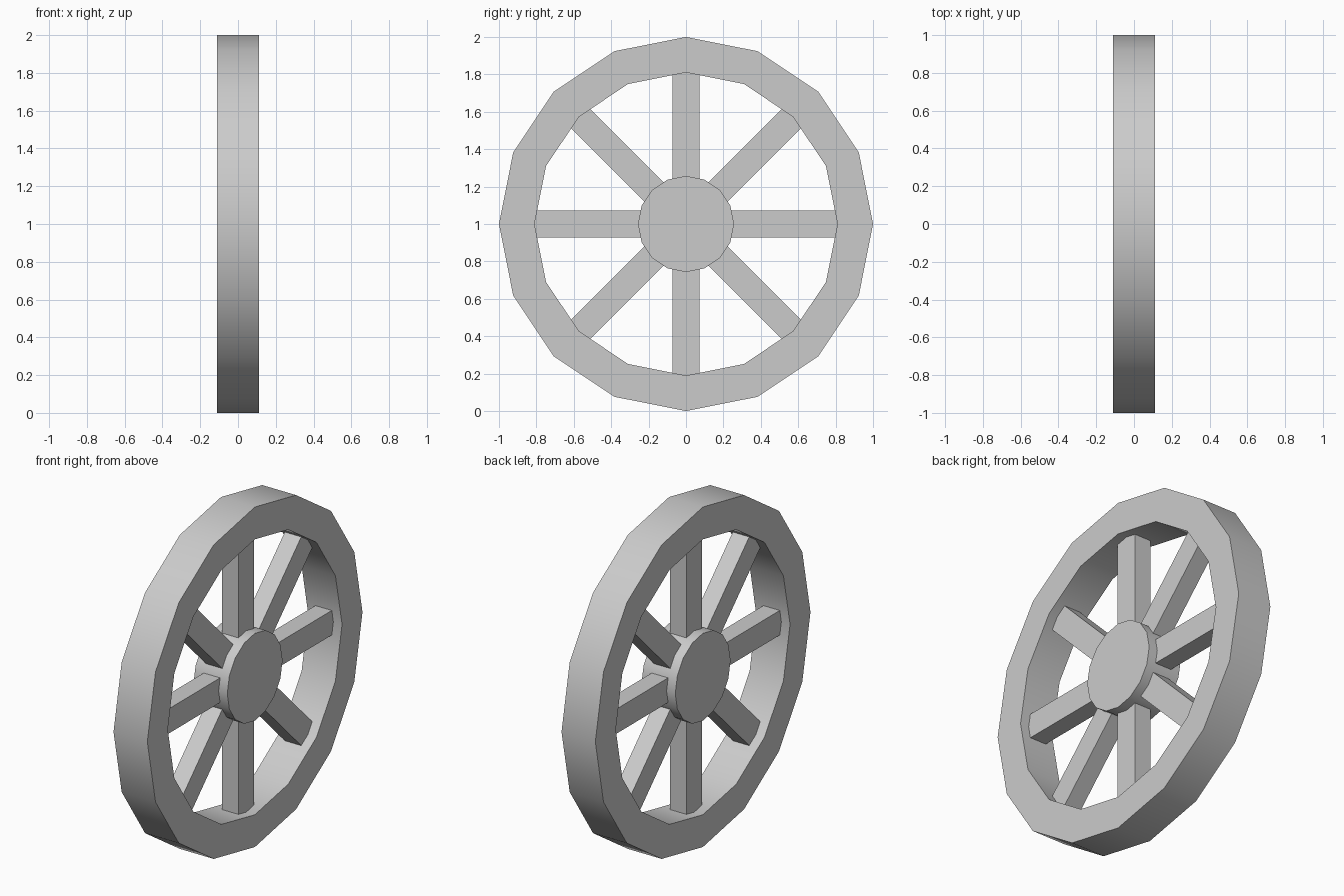
import bpy, bmesh, math
from mathutils import Matrix

if "Cube" in bpy.data.objects:
    bpy.data.objects.remove(bpy.data.objects["Cube"])

SIDES = 16
HALF_W = 0.11
CENTRE_Z = 1.0


def add_object(name, bm, smooth=False):
    bmesh.ops.recalc_face_normals(bm, faces=bm.faces)
    mesh = bpy.data.meshes.new(name)
    bm.to_mesh(mesh)
    bm.free()
    obj = bpy.data.objects.new(name, mesh)
    obj.location.z = CENTRE_Z
    bpy.context.collection.objects.link(obj)
    if smooth:
        bpy.ops.object.select_all(action='DESELECT')
        obj.select_set(True)
        bpy.context.view_layer.objects.active = obj
        bpy.ops.object.shade_smooth_by_angle(angle=math.radians(30))
    return obj


def ring(bm, radius, x):
    angles = [2 * math.pi * i / SIDES for i in range(SIDES)]
    return [bm.verts.new((x, radius * math.cos(a), radius * math.sin(a))) for a in angles]


# Rim: rectangular section swept around the axle axis
bm = bmesh.new()
section = [(1.0, -HALF_W), (1.0, HALF_W), (0.81, HALF_W), (0.81, -HALF_W)]
loops = [ring(bm, r, x) for r, x in section]
for k in range(4):
    a, b = loops[k], loops[(k + 1) % 4]
    for i in range(SIDES):
        j = (i + 1) % SIDES
        bm.faces.new((a[i], a[j], b[j], b[i]))
add_object("rim", bm, smooth=True)

# Hub: solid drum as wide as the rim
bm = bmesh.new()
a, b = ring(bm, 0.257, -HALF_W), ring(bm, 0.257, HALF_W)
for i in range(SIDES):
    j = (i + 1) % SIDES
    bm.faces.new((a[i], a[j], b[j], b[i]))
bm.faces.new(a)
bm.faces.new(b)
add_object("hub", bm, smooth=True)

# Spokes: eight square bars running from hub into rim
INNER, OUTER = 0.22, 0.84
for n in range(8):
    bm = bmesh.new()
    place = (Matrix.Rotation(n * math.pi / 4, 4, 'X')
             @ Matrix.Translation((0, 0, (INNER + OUTER) / 2))
             @ Matrix.Diagonal((0.107, 0.145, OUTER - INNER, 1)))
    bmesh.ops.create_cube(bm, size=1, matrix=place)
    add_object(f"spoke_{n + 1}", bm)
